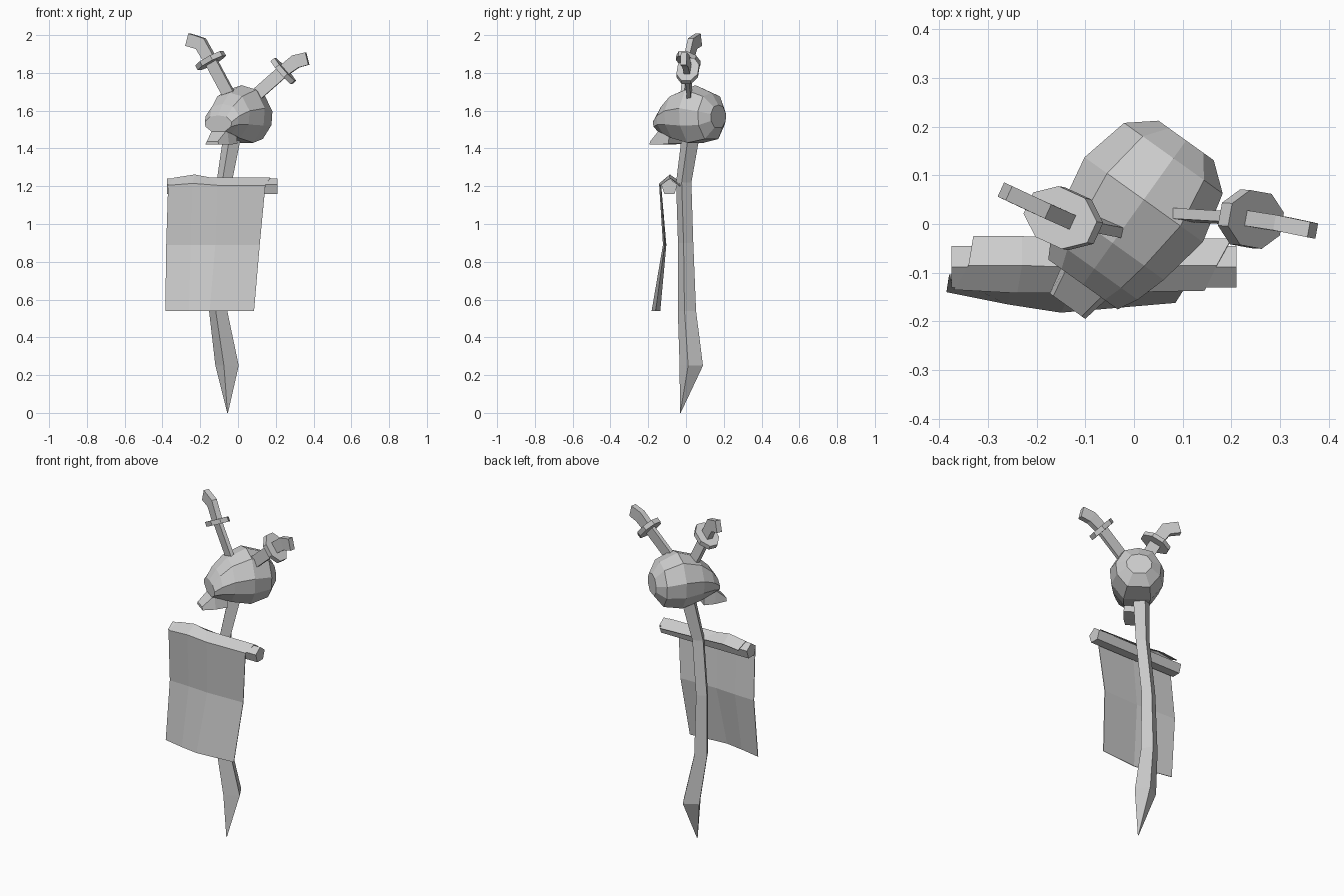
import bpy, bmesh, math
from mathutils import Vector

cube = bpy.data.objects.get("Cube")
if cube:
    bpy.data.objects.remove(cube)

GREY = (0.6, 0.6, 0.6, 1.0)
mat = bpy.data.materials.new("plain grey")
mat.use_nodes = True
mat.diffuse_color = GREY
mat.node_tree.nodes["Principled BSDF"].inputs["Base Color"].default_value = GREY


def finish(name, bm, closed=True):
    if closed:
        bmesh.ops.recalc_face_normals(bm, faces=bm.faces)
    mesh = bpy.data.meshes.new(name)
    bm.to_mesh(mesh)
    bm.free()
    mesh.materials.append(mat)
    obj = bpy.data.objects.new(name, mesh)
    bpy.context.collection.objects.link(obj)
    return obj


def loft(name, rings):
    """Closed solid through cross-sections that have equal point counts."""
    bm = bmesh.new()
    rows = [[bm.verts.new(p) for p in ring] for ring in rings]
    n = len(rows[0])
    for a, b in zip(rows, rows[1:]):
        for i in range(n):
            j = (i + 1) % n
            bm.faces.new((a[i], a[j], b[j], b[i]))
    bm.faces.new(rows[0])
    bm.faces.new(rows[-1])
    bmesh.ops.remove_doubles(bm, verts=bm.verts, dist=0.0005)
    return finish(name, bm)


def polygon(n, turn=0.0):
    return [(math.cos(turn + i * math.tau / n), math.sin(turn + i * math.tau / n))
            for i in range(n)]


# Crooked pole with a pointed foot: x, y, z, radius
pole = [(-0.055, -0.03, 0.0, 0.002), (-0.058, 0.028, 0.25, 0.064),
        (-0.105, 0.005, 0.54, 0.05), (-0.105, -0.002, 0.9, 0.042),
        (-0.073, -0.012, 1.22, 0.042), (-0.025, 0.03, 1.5, 0.05)]
loft("pole", [[(x + r * c, y + r * s, z) for c, s in polygon(4, math.radians(-15))]
              for x, y, z, r in pole])

# Five-sided crossbar
loft("crossbar", [[(x, -0.088 + 0.045 * c, 1.195 + 0.045 * s)
                   for c, s in polygon(5, math.pi / 2)] for x in (-0.375, 0.21)])

# Hanging cloth, draped over the bar: one (left, middle, right) row per fold
cloth_rows = [
    [(-0.33, -0.025, 1.21), (-0.23, -0.025, 1.22), (-0.08, -0.03, 1.21), (0.2, -0.03, 1.2)],
    [(-0.34, -0.085, 1.245), (-0.23, -0.085, 1.262), (-0.15, -0.088, 1.247), (0.17, -0.085, 1.245)],
    [(-0.37, -0.135, 1.205), (-0.24, -0.142, 1.215), (-0.11, -0.142, 1.205), (0.145, -0.137, 1.205)],
    [(-0.38, -0.108, 0.89), (-0.25, -0.113, 0.89), (-0.12, -0.122, 0.89), (0.115, -0.115, 0.89)],
    [(-0.385, -0.14, 0.54), (-0.26, -0.165, 0.54), (-0.15, -0.182, 0.54), (0.085, -0.162, 0.54)],
]
bm = bmesh.new()
grid = [[bm.verts.new(p) for p in row] for row in cloth_rows]
for a, b in zip(grid, grid[1:]):
    for i in range(len(a) - 1):
        bm.faces.new((a[i], b[i], b[i + 1], a[i + 1]))
cloth = finish("cloth", bm, closed=False)
thick = cloth.modifiers.new("thickness", 'SOLIDIFY')
thick.thickness = 0.004

# Skull, turned towards its right: local forward and sideways directions
FORWARD = Vector((-0.58, -0.81, 0))
SIDE = Vector((0.81, -0.58, 0))
CENTRE = Vector((0.02, 0.05, 0))


def skull_point(f, s, z):
    return CENTRE + FORWARD * f + SIDE * s + Vector((0, 0, z))


# Cross-section as (width share, height share), from the crown round
half = [(0.62, 0.92), (1.0, 0.6), (0.95, 0.3), (0.5, 0.0)]
section = [(0, 1)] + half + [(-w, h) for w, h in reversed(half)]
# forward, half width, bottom, top
stations = [(-0.15, 0.07, 1.51, 1.63), (-0.105, 0.125, 1.45, 1.695),
            (0.0, 0.15, 1.43, 1.735), (0.11, 0.13, 1.455, 1.695),
            (0.175, 0.11, 1.48, 1.635), (0.215, 0.088, 1.49, 1.575)]
loft("skull", [[skull_point(f, w * u, lo + (hi - lo) * v) for u, v in section]
               for f, w, lo, hi in stations])

# Jaw jutting forward and down: forward, half width, bottom, top
jaw = [(0.13, 0.065, 1.425, 1.53), (0.2, 0.06, 1.42, 1.5), (0.27, 0.045, 1.42, 1.437)]
loft("jaw", [[skull_point(f, s * w, z) for s, z in ((-1, lo), (1, lo), (0.8, hi), (-0.8, hi))]
             for f, w, lo, hi in jaw])


def dagger(name, blade_start, guard, bend, end):
    """Flat blade, eight-sided guard and bent grip, all in one upright plane."""
    blade_start, guard, bend, end = map(Vector, (blade_start, guard, bend, end))
    flat = Vector((0, 0, 1)).cross(end - guard).normalized()

    def slab(point, axis, width, depth):
        across = flat.cross(axis).normalized()
        return [point + across * width * a + flat * depth * b
                for a, b in ((-1, -1), (1, -1), (1, 1), (-1, 1))]

    axis = (guard - blade_start).normalized()
    loft(name + "_blade", [slab(p, axis, 0.033, 0.011) for p in (blade_start, guard)])
    grip_end = (end - bend).normalized()
    loft(name + "_grip", [slab(guard, axis, 0.032, 0.016),
                          slab(bend, axis + grip_end, 0.036, 0.016),
                          slab(end, grip_end, 0.034, 0.016)])
    across = flat.cross(axis).normalized()
    loft(name + "_guard", [[guard + axis * d + across * 0.088 * c + flat * 0.062 * s
                            for c, s in polygon(8, math.pi / 8)]
                           for d in (-0.014, 0.014)])


dagger("right_dagger", (-0.03, -0.01, 1.65), (-0.145, 0.012, 1.865),
       (-0.197, 0.035, 1.955), (-0.265, 0.067, 1.976))
dagger("left_dagger", (0.07, 0.02, 1.66), (0.24, 0.01, 1.81),
       (0.305, 0.0, 1.86), (0.367, -0.013, 1.876))
